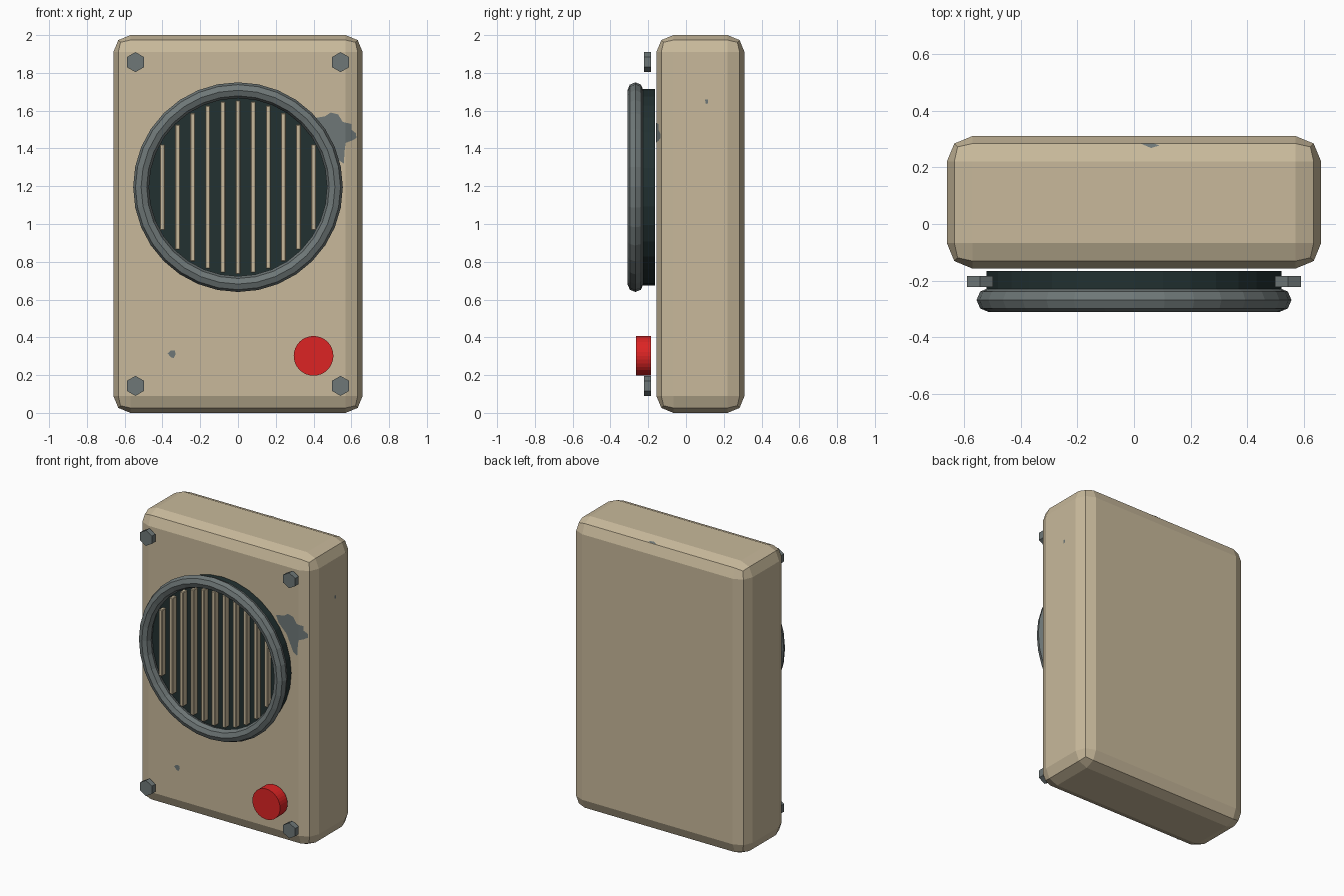
import bpy, bmesh, math
from mathutils import Vector, Matrix

if "Cube" in bpy.data.objects:
    bpy.data.objects.remove(bpy.data.objects["Cube"])


def material(name, r, g, b):
    lin = [((c / 255 + 0.055) / 1.055) ** 2.4 if c > 10 else c / 3294 for c in (r, g, b)]
    m = bpy.data.materials.new(name)
    m.diffuse_color = (*lin, 1)
    m.use_nodes = True
    m.node_tree.nodes["Principled BSDF"].inputs["Base Color"].default_value = m.diffuse_color
    return m


TAN = material("tan paint", 200, 185, 155)
STEEL = material("steel grey", 110, 119, 119)
DARK = material("dark speaker", 34, 49, 49)
RED = material("red button", 220, 36, 36)


def add_object(name, bm, mat):
    mesh = bpy.data.meshes.new(name)
    bm.to_mesh(mesh)
    bm.free()
    mesh.materials.append(mat)
    ob = bpy.data.objects.new(name, mesh)
    bpy.context.collection.objects.link(ob)
    return ob


def box(name, lo, hi, bevel, segments, mat):
    bm = bmesh.new()
    bmesh.ops.create_cube(bm, size=1)
    lo, hi = Vector(lo), Vector(hi)
    bmesh.ops.scale(bm, vec=hi - lo, verts=bm.verts)
    bmesh.ops.translate(bm, vec=(lo + hi) / 2, verts=bm.verts)
    bmesh.ops.bevel(bm, geom=bm.edges[:], offset=bevel, segments=segments,
                    profile=0.5, affect='EDGES')
    return add_object(name, bm, mat)


def disc(name, x, z, radius, y0, y1, sides, mat):
    """Cylinder with its axis along y."""
    bm = bmesh.new()
    bmesh.ops.create_cone(bm, cap_ends=True, segments=sides, radius1=radius,
                          radius2=radius, depth=y1 - y0)
    bmesh.ops.transform(bm, verts=bm.verts,
                        matrix=Matrix.Translation((x, (y0 + y1) / 2, z))
                        @ Matrix.Rotation(math.pi / 2, 4, 'X'))
    return add_object(name, bm, mat)


# Body with chamfered edges
FRONT, BACK, BEVEL = -0.157, 0.31, 0.09
box("body", (-0.66, FRONT, 0), (0.66, BACK, 2), BEVEL, 2, TAN)

# Speaker: dark drum, rounded ring, slats
CZ = 1.195
disc("speaker_drum", 0, CZ, 0.52, -0.23, -0.165, 32, DARK)
bpy.ops.mesh.primitive_torus_add(major_segments=32, minor_segments=8,
                                 major_radius=0.513, minor_radius=0.042,
                                 location=(0, -0.268, CZ), rotation=(math.pi / 2, 0, 0))
ring = bpy.context.object
ring.name = "speaker_ring"
ring.data.materials.append(STEEL)
for i in range(-5, 6):
    x = i * 0.08
    h = math.sqrt(0.46 ** 2 - x * x)
    box(f"speaker_slat_{i + 6}", (x - 0.013, -0.27, CZ - h), (x + 0.013, -0.226, CZ + h),
        0.004, 1, TAN)

# Corner bolts
for side, sx in (("left", -1), ("right", 1)):
    for level, z in (("lower", 0.143), ("upper", 1.857)):
        disc(f"bolt_{level}_{side}", sx * 0.543, z, 0.053, -0.222, -0.184, 6, STEEL)

# Push button
disc("push_button", 0.4, 0.302, 0.105, -0.265, -0.184, 32, RED)


# Worn paint patches lying on the surface
def patch(name, points, place, split=None):
    bm = bmesh.new()
    bm.faces.new([bm.verts.new((u, 0, v)) for u, v in points])
    if split:
        bmesh.ops.bisect_plane(bm, geom=bm.verts[:] + bm.edges[:] + bm.faces[:],
                               plane_co=(split, 0, 0), plane_no=(1, 0, 0))
    for v in bm.verts:
        v.co = place(v.co.x, v.co.z)
    bmesh.ops.triangulate(bm, faces=bm.faces[:])
    return add_object(name, bm, STEEL)


def on_front(x, z):
    return (x, FRONT - 0.002 + max(0, x - 0.57) * 0.414, z)


patch("worn_patch_large",
      [(0.56, 1.32), (0.565, 1.39), (0.57, 1.43), (0.60, 1.44), (0.627, 1.455),
       (0.625, 1.48), (0.60, 1.50), (0.60, 1.53), (0.555, 1.54), (0.53, 1.58),
       (0.49, 1.59), (0.46, 1.57), (0.40, 1.56), (0.42, 1.51), (0.48, 1.45), (0.53, 1.34)],
      on_front, 0.57)
patch("worn_patch_small",
      [(-0.34, 0.29), (-0.33, 0.31), (-0.335, 0.33), (-0.355, 0.33), (-0.373, 0.315),
       (-0.355, 0.295)], on_front)
patch("worn_patch_top",
      [(0.025, 0.283), (0.06, 0.268), (0.09, 0.277), (0.07, 0.284)],
      lambda x, y: (x, y, 2.002 - (y - 0.22) * 0.414))
patch("worn_patch_side",
      [(0.10, 1.66), (0.105, 1.635), (0.117, 1.64), (0.115, 1.66)],
      lambda y, z: (0.661, y, z))
